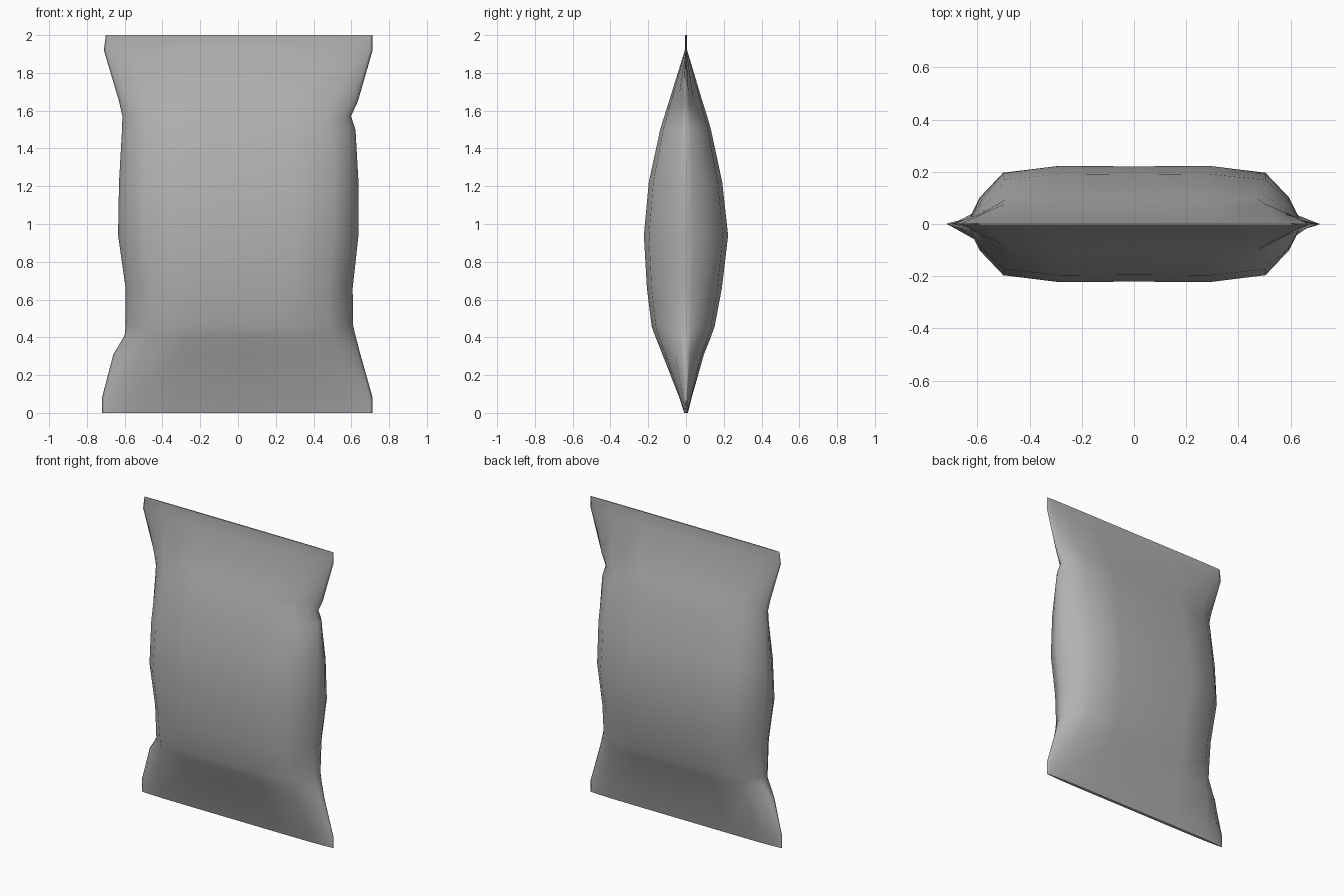
import bpy, bmesh

if "Cube" in bpy.data.objects:
    bpy.data.objects.remove(bpy.data.objects["Cube"])

# Bag levels: z, left half width, right half width, front depth, back depth
LEVELS = [
    (0.00, .72, .713, .010, .010),
    (0.08, .72, .713, .035, .030),
    (0.31, .66, .648, .125, .095),
    (0.41, .60, .622, .165, .135),
    (0.46, .595, .61, .182, .152),
    (0.66, .595, .607, .207, .190),
    (0.94, .635, .638, .223, .223),
    (1.22, .63, .638, .197, .192),
    (1.50, .614, .622, .137, .132),
    (1.57, .612, .598, .115, .112),
    (1.65, .63, .635, .090, .087),
    (1.92, .71, .713, .006, .006),
    (2.00, .70, .713, .004, .004),
]
# Half cross-section: fraction of width, fraction of depth
SECTION = [(1, 0), (.98, .18), (.93, .46), (.79, .88), (.45, 1), (0, .99)]


def ring(z, left, right, front, back):
    pts = [(-u * left, -v * front) for u, v in SECTION]
    pts += [(u * right, -v * front) for u, v in reversed(SECTION[:-1])]
    pts += [(u * right, v * back) for u, v in SECTION[1:]]
    pts += [(-u * left, v * back) for u, v in reversed(SECTION[1:-1])]
    return [(x, y, z) for x, y in pts]


# Pillow bag lofted from seal to seal
bm = bmesh.new()
rings = [[bm.verts.new(p) for p in ring(*lv)] for lv in LEVELS]
n = len(rings[0])
for a, b in zip(rings, rings[1:]):
    for i in range(n):
        j = (i + 1) % n
        bm.faces.new((a[i], a[j], b[j], b[i]))
caps = [bm.faces.new(rings[0][::-1]), bm.faces.new(rings[-1])]
bmesh.ops.recalc_face_normals(bm, faces=bm.faces)

# Smooth foil, crisp only along the two sealed ends
for f in bm.faces:
    f.smooth = True
for cap in caps:
    cap.smooth = False
    for e in cap.edges:
        e.smooth = False

mesh = bpy.data.meshes.new("pillow_bag")
bm.to_mesh(mesh)
bm.free()
bag = bpy.data.objects.new("pillow_bag", mesh)
bpy.context.collection.objects.link(bag)

# Dark grey foil
foil = bpy.data.materials.new("grey_foil")
foil.diffuse_color = (.44, .44, .44, 1)
foil.use_nodes = True
foil.node_tree.nodes["Principled BSDF"].inputs["Base Color"].default_value = foil.diffuse_color
mesh.materials.append(foil)
